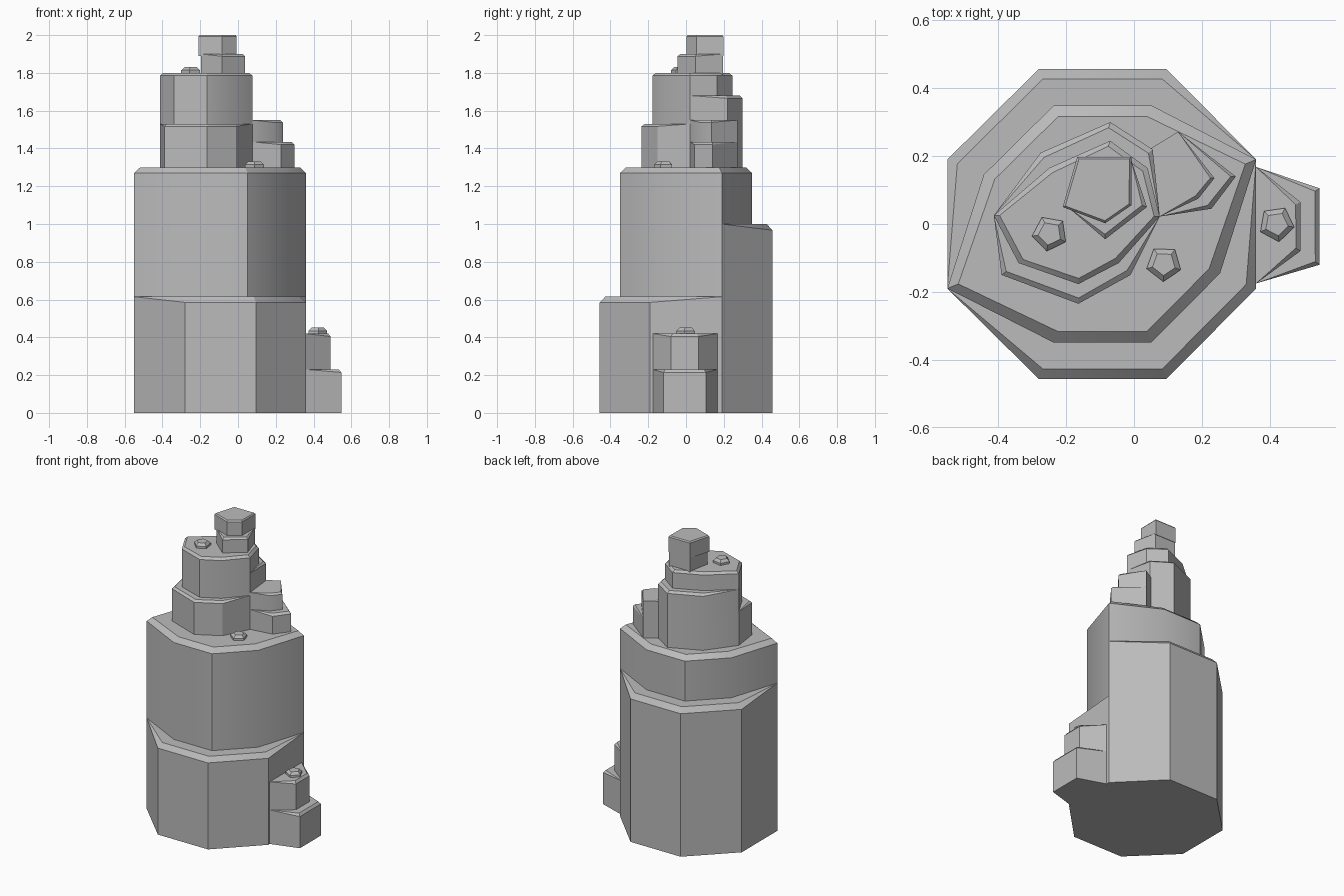
import bpy, bmesh, math
from mathutils import Vector

cube = bpy.data.objects.get("Cube")
if cube:
    bpy.data.objects.remove(cube, do_unlink=True)

# Single stone colour
stone = bpy.data.materials.new("grey_stone")
stone.use_nodes = True
GREY = (0.5, 0.5, 0.5, 1.0)
stone.diffuse_color = GREY
bsdf = next(n for n in stone.node_tree.nodes if n.type == 'BSDF_PRINCIPLED')
bsdf.inputs["Base Color"].default_value = GREY


def block(name, points, z0, z1, centre, cut=0.02, drop=None, pins=()):
    """Prism with a chamfered top; pinned corners stay sharp so the chamfer tapers out."""
    drop = cut if drop is None else drop
    pins = [i % len(points) for i in pins]
    c = Vector(centre)
    bm = bmesh.new()
    base, wall, top = [], [], []
    for i, xy in enumerate(points):
        p = Vector(xy)
        base.append(bm.verts.new((p.x, p.y, z0)))
        if i in pins:
            wall.append(bm.verts.new((p.x, p.y, z1)))
            top.append(wall[-1])
        else:
            wall.append(bm.verts.new((p.x, p.y, z1 - drop)))
            q = p + (c - p).normalized() * cut
            top.append(bm.verts.new((q.x, q.y, z1)))
    bm.faces.new(base)
    bm.faces.new(top)
    n = len(points)
    for i in range(n):
        j = (i + 1) % n
        bm.faces.new((base[i], base[j], wall[j], wall[i]))
        ring = list(dict.fromkeys((wall[i], wall[j], top[j], top[i])))
        if len(ring) > 2:
            bm.faces.new(ring)
    bmesh.ops.recalc_face_normals(bm, faces=bm.faces)
    mesh = bpy.data.meshes.new(name)
    bm.to_mesh(mesh)
    bm.free()
    mesh.materials.append(stone)
    obj = bpy.data.objects.new(name, mesh)
    bpy.context.collection.objects.link(obj)
    bpy.ops.object.select_all(action='DESELECT')
    obj.select_set(True)
    bpy.context.view_layer.objects.active = obj
    bpy.ops.object.shade_smooth_by_angle(angle=math.radians(30))
    return obj


# Main column: an octagon split on a diagonal into a low front and a high back step
mid = (-0.093, 0)
west, east = (-0.55, -0.19), (0.36, 0.19)
front = [(-0.28, -0.457), (0.095, -0.457), (0.36, -0.19)]
back = [(0.095, 0.457), (-0.28, 0.457), (-0.55, 0.19)]


def shrink(points, k=0.765):
    return [tuple(Vector(mid).lerp(Vector(p), k)) for p in points]


block("main_column", [west, *shrink(front), east, *shrink(back)], 0, 1.3, mid, 0.035, 0.03)
block("front_step", [west, *front, east], 0, 0.615, mid, 0.032, 0.03, (0, -1))
block("back_step", [east, *back, west], 0, 1.0, mid, 0.032, 0.033, (0, -1))

# Upper column with its own front and back steps
up = (-0.15, 0.03)
up_w, up_e = (-0.413, 0.025), (0.076, 0.022)
block("upper_column",
      [up_w, (-0.34, -0.115), (-0.164, -0.177), (-0.045, -0.115), up_e,
       (0.04, 0.165), (-0.07, 0.245), (-0.25, 0.165)], 1.3, 1.8, up, 0.017, 0.015)
block("upper_front_step",
      [up_w, (-0.39, -0.15), (-0.164, -0.235), (-0.01, -0.15), up_e],
      1.3, 1.53, up, 0.017, 0.013, (0, -1))
block("upper_back_step",
      [up_e, (0.055, 0.22), (-0.07, 0.3), (-0.275, 0.21), up_w],
      1.3, 1.68, up, 0.017, 0.015, (0, -1))

# Small column beside the upper one
side = (0.12, 0.14)
block("side_column", [up_e, (0.19, 0.075), (0.237, 0.135), (0.13, 0.272), (0.045, 0.22)],
      1.3, 1.55, side, 0.012, 0.012, (0, 3, 4))
block("side_step", [up_e, (0.228, 0.045), (0.3, 0.14), (0.13, 0.272)],
      1.3, 1.435, side, 0.015, 0.015, (0, -1))

# Peak and the step in front of it
peak = (-0.09, 0.1)
block("peak", [(-0.21, 0.05), (-0.085, 0.002), (-0.008, 0.055), (-0.008, 0.198), (-0.167, 0.198)],
      1.89, 2.0, peak, 0.008, 0.008)
block("peak_step", [(-0.195, 0.05), (-0.085, -0.045), (0.038, 0.05), (-0.01, 0.195), (-0.165, 0.195)],
      1.78, 1.9, peak, 0.015, 0.012, (0, 3, 4))

# Low outcrop on the left side
foot = (0.38, 0)
foot_f, foot_b = (0.36, -0.175), (0.36, 0.168)
block("outcrop_low", [foot_f, (0.547, -0.12), (0.547, 0.105), foot_b],
      0, 0.23, foot, 0.016, 0.016, (0, -1))
block("outcrop_high", [foot_f, (0.49, -0.08), (0.49, 0.065), foot_b],
      0, 0.42, foot, 0.016, 0.016, (0, -1))

# Five-sided pebbles resting on the ledges
for name, x, y, z, turn in (("ledge_pebble", 0.088, -0.117, 1.3, -92),
                            ("summit_pebble", -0.248, -0.028, 1.8, -100),
                            ("outcrop_pebble", 0.42, 0, 0.42, -82)):
    ring = [math.radians(turn + 72 * i) for i in range(5)]
    block(name, [(x + 0.053 * math.cos(a), y + 0.053 * math.sin(a)) for a in ring],
          z - 0.01, z + 0.031, (x, y), 0.018, 0.017)
